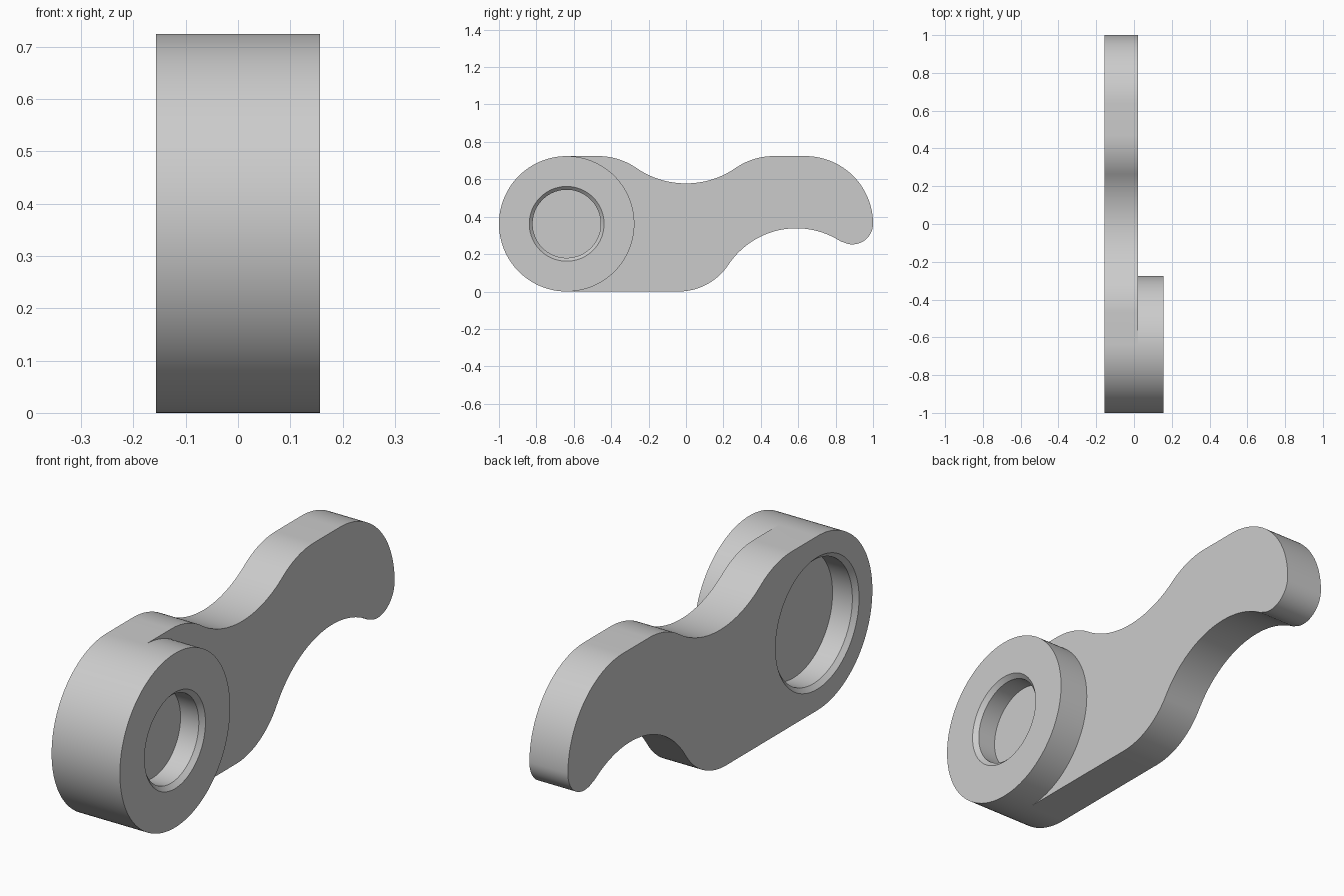
import bpy
import bmesh
from math import cos, sin, radians, tau

cube = bpy.data.objects.get("Cube")
if cube:
    bpy.data.objects.remove(cube, do_unlink=True)

HALF = 0.157          # half of the full thickness
STEP = 0.02           # height of the arm's inner side
R = 0.362             # hub radius
HUB_Y = -0.638
SEG = 128

bm = bmesh.new()


def arc(y, z, r, start, end, n=20):
    """Points along an arc in the side plane, without the last one."""
    angles = [radians(start + (end - start) * i / n) for i in range(n)]
    return [(y + r * cos(a), z + r * sin(a)) for a in angles]


def ring(r, x):
    return [bm.verts.new((x, HUB_Y + r * cos(tau * i / SEG), R + r * sin(tau * i / SEG)))
            for i in range(SEG)]


# Hub: turned profile with a chamfered recess on each side
profile = [(0.256, -0.048), (0.256, 0.018 - HALF), (0.274, -HALF), (R, -HALF),
           (R, STEP), (R, HALF), (0.2, HALF), (0.182, HALF - 0.018), (0.182, 0.055)]
rings = [ring(r, x) for r, x in profile]
for k, (a, b) in enumerate(zip(rings, rings[1:])):
    joins_arm = profile[k] == (R, -HALF)
    for i in range(SEG):
        j = (i + 1) % SEG
        if joins_arm and cos(tau * (i + 0.5) / SEG) > 0:
            continue      # left open where the arm meets the hub
        bm.faces.new((a[i], a[j], b[j], b[i]))
bm.faces.new(rings[0])
bm.faces.new(rings[-1])

# Arm: wavy outline running from the top of the hub round to its bottom
outline = [(HUB_Y, 2 * R)]
outline += arc(-0.47, R, R, 90, 55.5)
outline += arc(0, 1.046, 0.468, 235.5, 304.5, 32)
outline += arc(0.47, R, R, 124.5, 90)
outline += [(0.47, 2 * R)]
outline += arc(-HUB_Y, R, R, 90, 0, 32)
outline += arc(0.89, R, 0.11, 0, -123.2, 24)
outline += arc(0.59, -0.097, 0.435, 56.8, 146.5, 36)
outline += arc(-0.04, 0.32, 0.32, -33.5, -90)
outline += [(-0.04, 0), (HUB_Y, 0)]
outer_count = len(outline)
outline += arc(HUB_Y, R, R, -90, 90, SEG // 2)[1:]

low = [bm.verts.new((-HALF, y, z)) for y, z in outline]
high = [bm.verts.new((STEP, y, z)) for y, z in outline]
bm.faces.new(low)
bm.faces.new(high)
for i in range(outer_count - 1):
    bm.faces.new((low[i], low[i + 1], high[i + 1], high[i]))

# Weld hub and arm into one closed body
bmesh.ops.remove_doubles(bm, verts=bm.verts, dist=0.00005)
bmesh.ops.recalc_face_normals(bm, faces=bm.faces)
mesh = bpy.data.meshes.new("lever_arm")
bm.to_mesh(mesh)
bm.free()

grey = bpy.data.materials.new("light_grey")
grey.use_nodes = True
colour = (0.6, 0.6, 0.6, 1)
grey.diffuse_color = colour
grey.node_tree.nodes["Principled BSDF"].inputs["Base Color"].default_value = colour
mesh.materials.append(grey)

lever = bpy.data.objects.new("lever_arm", mesh)
bpy.context.collection.objects.link(lever)
bpy.ops.object.select_all(action="DESELECT")
lever.select_set(True)
bpy.context.view_layer.objects.active = lever
bpy.ops.object.shade_smooth_by_angle(angle=radians(30))
